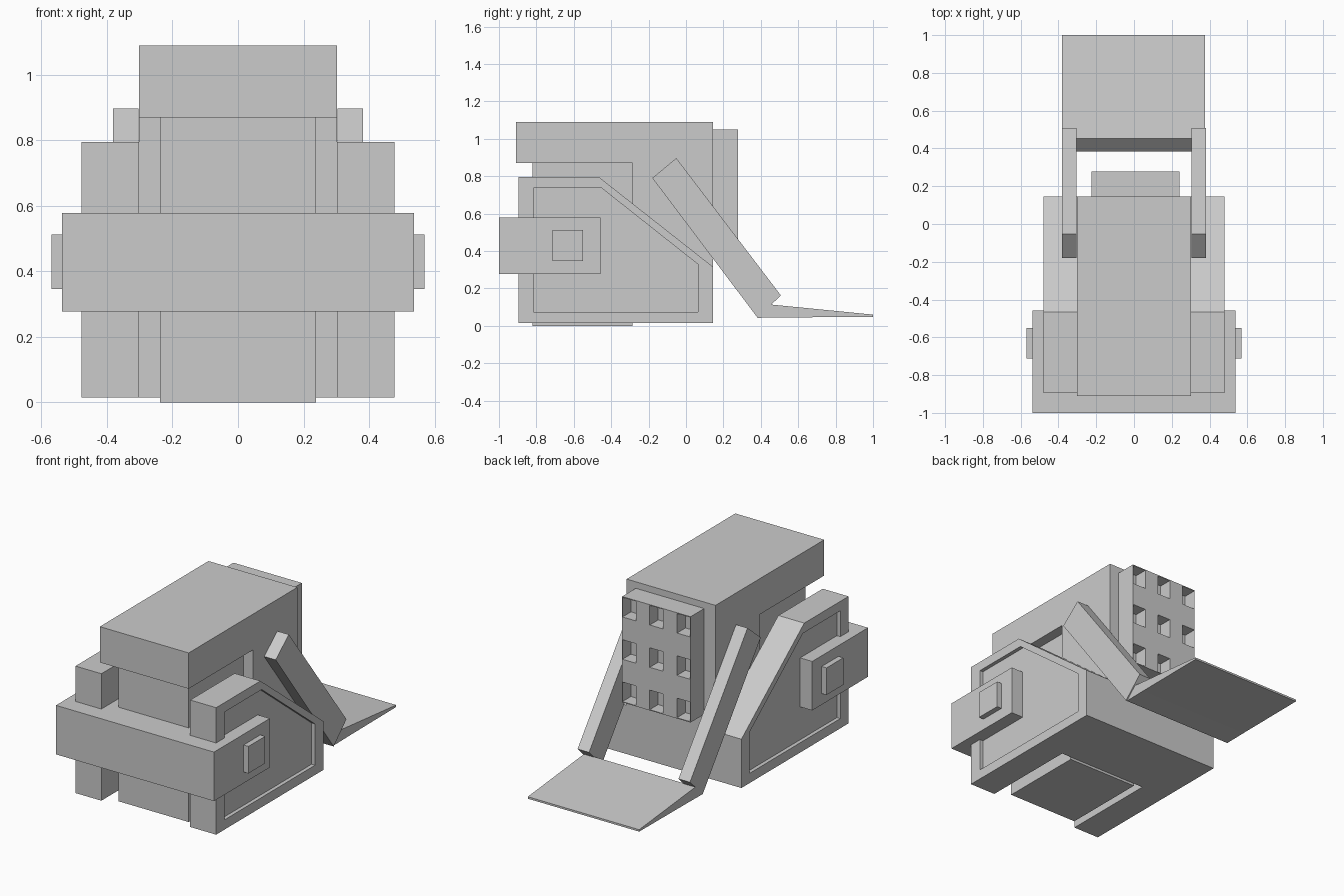
import bpy, bmesh

if "Cube" in bpy.data.objects:
    bpy.data.objects.remove(bpy.data.objects["Cube"])


def prism(name, profile, spans):
    """Extrude a (y, z) profile along x over each (x0, x1) span."""
    bm = bmesh.new()
    for x0, x1 in spans:
        a = [bm.verts.new((x0, y, z)) for y, z in profile]
        b = [bm.verts.new((x1, y, z)) for y, z in profile]
        bm.faces.new(a)
        bm.faces.new(b[::-1])
        n = len(profile)
        for i in range(n):
            j = (i + 1) % n
            bm.faces.new((a[j], a[i], b[i], b[j]))
    bmesh.ops.recalc_face_normals(bm, faces=bm.faces)
    me = bpy.data.meshes.new(name)
    bm.to_mesh(me)
    bm.free()
    ob = bpy.data.objects.new(name, me)
    bpy.context.collection.objects.link(ob)
    return ob


def rect(y0, y1, z0, z1):
    return [(y0, z0), (y1, z0), (y1, z1), (y0, z1)]


def both(x0, x1):
    return [(-x1, -x0), (x0, x1)]


def cut(ob, cutter):
    mod = ob.modifiers.new("cut", 'BOOLEAN')
    mod.operation = 'DIFFERENCE'
    mod.solver = 'EXACT'
    mod.object = cutter
    cutter.hide_render = True
    cutter.hide_viewport = False
    cutter.display_type = 'WIRE'
    # Bake the cut, then drop the cutter
    dg = bpy.context.evaluated_depsgraph_get()
    me = bpy.data.meshes.new_from_object(ob.evaluated_get(dg))
    ob.modifiers.clear()
    ob.data = me
    bpy.data.objects.remove(cutter)


# Upper hull with front overhang, and the narrower core beneath it
prism("hull", [(-0.285, 0.015), (0.145, 0.015), (0.145, 1.09), (-0.91, 1.09),
               (-0.91, 0.87), (-0.285, 0.87)], [(-0.302, 0.302)])
prism("core", rect(-0.82, -0.285, 0.0, 0.87), [(-0.238, 0.238)])

# Side housings with a recessed outer panel
side = prism("side_housings", [(-0.895, 0.015), (0.145, 0.015), (0.145, 0.315),
                               (-0.465, 0.795), (-0.895, 0.795)], both(0.302, 0.478))
recess = prism("recess_cutter", [(-0.815, 0.075), (0.065, 0.075), (0.065, 0.328),
                                 (-0.452, 0.737), (-0.815, 0.737)], both(0.455, 0.52))
cut(side, recess)

# Wraparound bumper with side caps
prism("bumper", rect(-1.0, -0.458, 0.277, 0.578), [(-0.537, 0.537)])
prism("bumper_caps", rect(-0.713, -0.55, 0.346, 0.512), both(0.537, 0.57))

# Rear vent block with a three by three set of pockets
vent = prism("rear_vent", rect(0.145, 0.277, 0.40, 1.05), [(-0.225, 0.24)])
for row in range(3):
    z = 0.465 + row * 0.26
    spans = [(0.0075 + k * 0.185 - 0.045, 0.0075 + k * 0.185 + 0.045) for k in (-1, 0, 1)]
    cut(vent, prism("pocket_cutter", rect(0.195, 0.35, z - 0.06, z + 0.06), spans))

# Lifting arms
prism("arms", [(-0.18, 0.79), (0.383, 0.043), (0.507, 0.163), (-0.052, 0.897)],
      both(0.304, 0.382))

# Wedge-shaped blade
prism("blade", [(0.383, 0.043), (0.53, 0.045), (1.0, 0.048), (1.0, 0.06), (0.452, 0.114)],
      [(-0.382, 0.375)])
